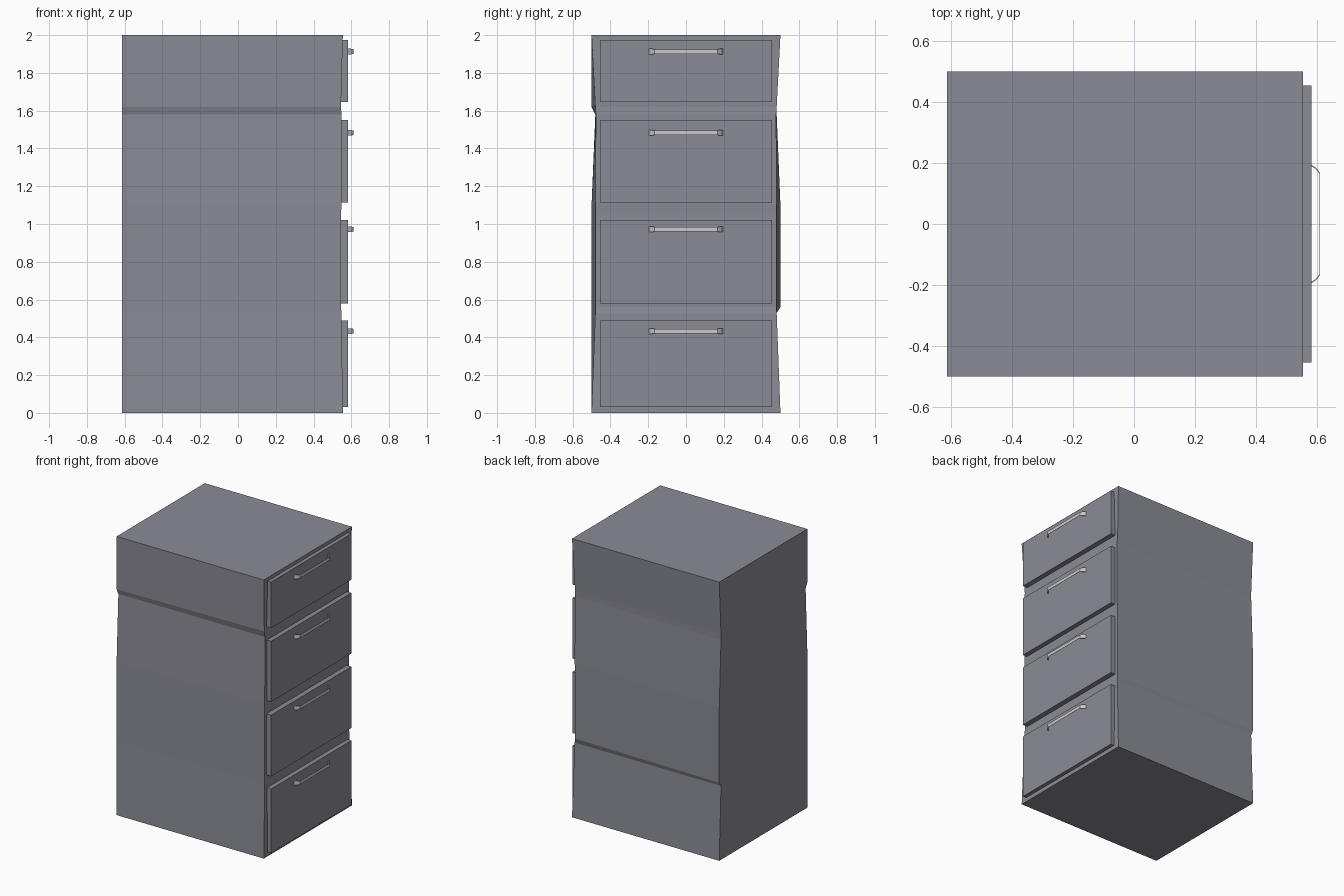
import bpy, bmesh
from mathutils import Vector

if "Cube" in bpy.data.objects:
    bpy.data.objects.remove(bpy.data.objects["Cube"])

# Dark slate paint for the cabinet; the handles stay default grey
paint = bpy.data.materials.new("slate_paint")
paint.diffuse_color = (0.26, 0.26, 0.305, 1)
paint.use_nodes = True
paint.node_tree.nodes["Principled BSDF"].inputs["Base Color"].default_value = paint.diffuse_color


def make_object(name, bm, material=None):
    bmesh.ops.recalc_face_normals(bm, faces=bm.faces)
    mesh = bpy.data.meshes.new(name)
    bm.to_mesh(mesh)
    bm.free()
    if material:
        mesh.materials.append(material)
    obj = bpy.data.objects.new(name, mesh)
    bpy.context.collection.objects.link(obj)
    return obj


def loft(name, rings, material=None):
    bm = bmesh.new()
    loops = [[bm.verts.new(p) for p in ring] for ring in rings]
    n = len(loops[0])
    for a, b in zip(loops, loops[1:]):
        for i in range(n):
            j = (i + 1) % n
            bm.faces.new((a[i], a[j], b[j], b[i]))
    bm.faces.new(loops[0])
    bm.faces.new(loops[-1])
    return make_object(name, bm, material)


# Dented cabinet shell: z, front x, front y-, front y+, back y-, back y+
levels = [
    (0.00, 0.555, -0.50, 0.50, -0.50, 0.50),
    (0.53, 0.548, -0.48, 0.48, -0.50, 0.48),
    (0.56, 0.545, -0.48, 0.48, -0.50, 0.50),
    (1.05, 0.545, -0.48, 0.48, -0.50, 0.50),
    (1.10, 0.548, -0.48, 0.48, -0.50, 0.50),
    (1.58, 0.548, -0.477, 0.477, -0.48, 0.48),
    (1.62, 0.545, -0.48, 0.48, -0.50, 0.48),
    (2.00, 0.555, -0.50, 0.50, -0.50, 0.50),
]
BACK = -0.614
loft("cabinet_body", [
    [(BACK, b0, z), (xf, f0, z), (xf, f1, z), (BACK, b1, z)]
    for z, xf, f0, f1, b0, b1 in levels], paint)


# Drawer front panel
def drawer_front(name, z0, z1):
    loft(name, [[(0.54, -0.455, z), (0.582, -0.455, z),
                 (0.582, 0.455, z), (0.54, 0.455, z)] for z in (z0, z1)], paint)


# Thin bent strap handle
def handle(name, zc):
    half = [(0.58, 0.196, 0.015), (0.597, 0.185, 0.015), (0.611, 0.168, 0.012)]
    path = [(x, -y, h) for x, y, h in half] + half[::-1]
    rings = []
    for x, y, h in path:
        inner = Vector((x - 0.002, y * 0.98))
        rings.append([(x, y, zc - h), (x, y, zc + h),
                      (inner.x, inner.y, zc + h), (inner.x, inner.y, zc - h)])
    loft(name, rings)


drawers = [(0.03, 0.49, 0.433), (0.58, 1.02, 0.972),
           (1.115, 1.55, 1.483), (1.645, 1.975, 1.913)]
for i, (z0, z1, zh) in enumerate(drawers, 1):
    drawer_front(f"drawer_front_{i}", z0, z1)
    handle(f"drawer_handle_{i}", zh)
